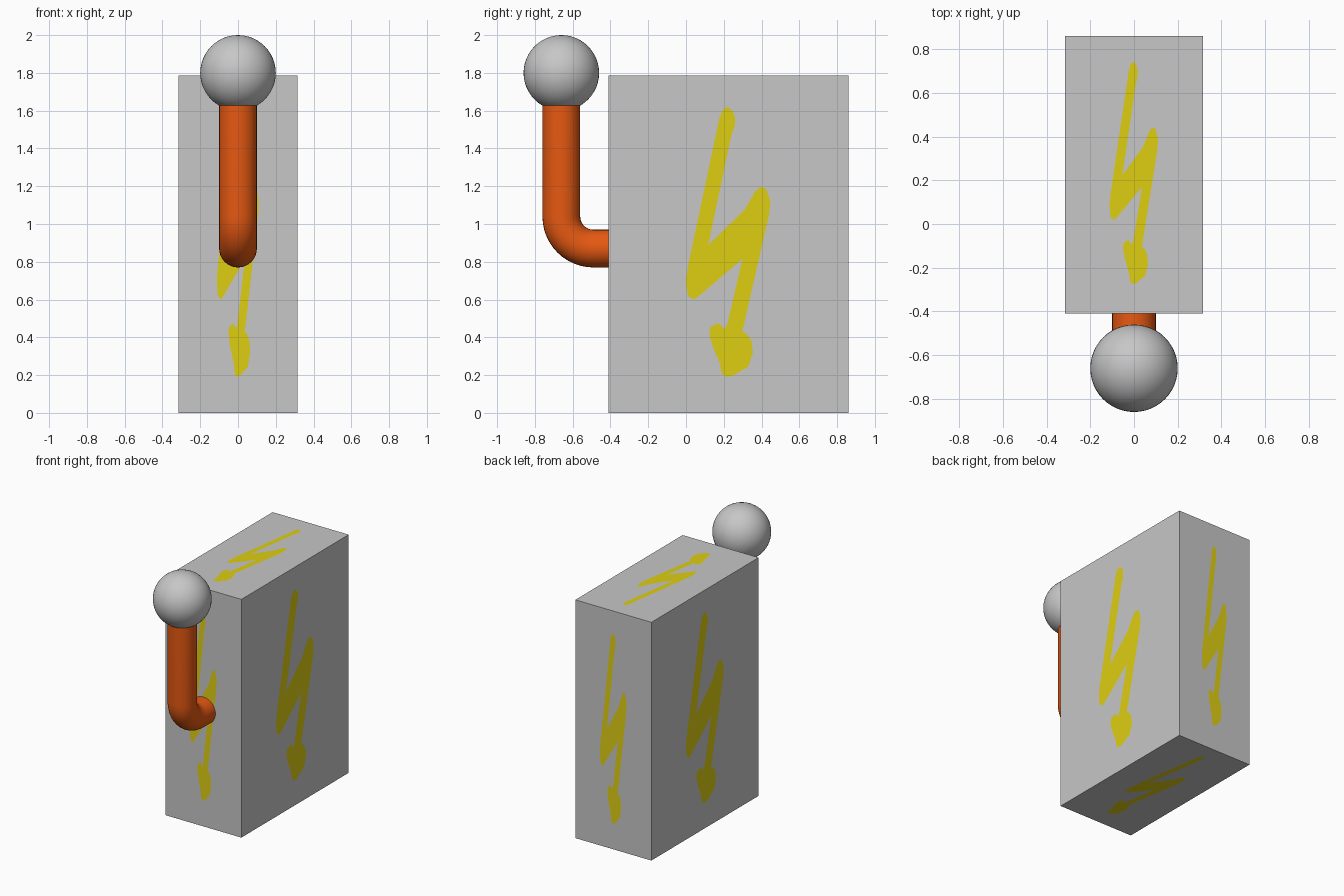
import bpy, bmesh, math
from mathutils import Vector

if "Cube" in bpy.data.objects:
    bpy.data.objects.remove(bpy.data.objects["Cube"])


def material(name, rgb):
    m = bpy.data.materials.new(name)
    m.diffuse_color = (*rgb, 1)
    m.use_nodes = True
    m.node_tree.nodes["Principled BSDF"].inputs["Base Color"].default_value = m.diffuse_color
    return m


GREY = material("grey", (0.57, 0.57, 0.57))
YELLOW = material("yellow", (0.74, 0.62, 0.006))
ORANGE = material("orange", (0.80, 0.10, 0.006))


def add_object(name, bm, mats, smooth=False):
    bmesh.ops.recalc_face_normals(bm, faces=bm.faces[:])
    mesh = bpy.data.meshes.new(name)
    bm.to_mesh(mesh)
    bm.free()
    for m in mats:
        mesh.materials.append(m)
    obj = bpy.data.objects.new(name, mesh)
    bpy.context.collection.objects.link(obj)
    if smooth:
        bpy.ops.object.select_all(action='DESELECT')
        obj.select_set(True)
        bpy.context.view_layer.objects.active = obj
        bpy.ops.object.shade_smooth_by_angle(angle=math.radians(40))
    return obj


# Lightning arrow outline as drawn on the 1.27 x 1.785 side panel
BOLT = [(0.22, 1.62), (0.245, 1.60), (0.26, 1.565), (0.258, 1.52), (0.24, 1.47),
        (0.118, 0.89), (0.145, 0.915), (0.31, 1.075), (0.365, 1.17), (0.395, 1.198),
        (0.425, 1.185), (0.447, 1.12), (0.44, 1.05), (0.298, 0.43), (0.325, 0.415),
        (0.347, 0.38), (0.354, 0.32), (0.33, 0.245), (0.25, 0.198), (0.215, 0.19),
        (0.188, 0.21), (0.18, 0.26), (0.14, 0.355), (0.123, 0.42), (0.13, 0.455),
        (0.172, 0.475), (0.205, 0.445), (0.218, 0.465), (0.299, 0.815), (0.063, 0.615),
        (0.04, 0.60), (0.01, 0.62), (-0.001, 0.70), (0.01, 0.775), (0.178, 1.565),
        (0.195, 1.605)]
BOLT_UV = [((y + 0.41) / 1.27, z / 1.785) for y, z in BOLT]

# Box: each side is a panel with the arrow cut into it
CENTRE = Vector((0, 0.225, 0.8925))
HALF = Vector((0.315, 0.635, 0.8925))
SIDES = [((1, 0, 0), (0, 0, 1)), ((0, 1, 0), (0, 0, 1)),
         ((-1, 0, 0), (0, 0, 1)), ((0, -1, 0), (0, 0, 1)),
         ((1, 0, 0), (0, 1, 0)), ((-1, 0, 0), (0, 1, 0))]   # right, up
bm = bmesh.new()
for right, up in SIDES:
    right, up = Vector(right), Vector(up)
    normal = right.cross(up)

    def place(u, v):
        d = normal + right * (2 * u - 1) + up * (2 * v - 1)
        return bm.verts.new(CENTRE + d * HALF)

    loops = [[place(*p) for p in [(0, 0), (1, 0), (1, 1), (0, 1)]],
             [place(*p) for p in BOLT_UV]]
    edges = [bm.edges.new((loop[i - 1], loop[i])) for loop in loops for i in range(len(loop))]
    bmesh.ops.triangle_fill(bm, edges=edges, normal=normal, use_beauty=True)
    bm.faces.new(loops[1]).material_index = 1
bmesh.ops.remove_doubles(bm, verts=bm.verts[:], dist=0.0001)
add_object("box", bm, [GREY, YELLOW])

# Lever arm: round bar swept from the box face up to the knob
BEND, SEGMENTS, RADIUS = 0.17, 32, 0.10
path = [(-0.40, 0.87, 0)]
for i in range(13):
    a = math.pi / 2 * i / 12
    path.append((-0.66 + BEND - BEND * math.sin(a), 0.87 + BEND - BEND * math.cos(a), a))
path.append((-0.66, 1.75, math.pi / 2))
bm = bmesh.new()
rings = []
for y, z, a in path:
    ring = []
    for k in range(SEGMENTS):
        t = 2 * math.pi * k / SEGMENTS
        r = RADIUS * math.sin(t)
        ring.append(bm.verts.new((RADIUS * math.cos(t), y + r * math.sin(a), z + r * math.cos(a))))
    rings.append(ring)
for lo, hi in zip(rings, rings[1:]):
    for k in range(SEGMENTS):
        bm.faces.new((lo[k - 1], lo[k], hi[k], hi[k - 1]))
bm.faces.new(rings[0])
bm.faces.new(rings[-1])
add_object("lever_arm", bm, [ORANGE], smooth=True)

# Knob on top of the lever
bm = bmesh.new()
bmesh.ops.create_uvsphere(bm, u_segments=48, v_segments=24, radius=0.2)
bmesh.ops.translate(bm, verts=bm.verts[:], vec=(0, -0.66, 1.8))
add_object("lever_knob", bm, [GREY], smooth=True)
